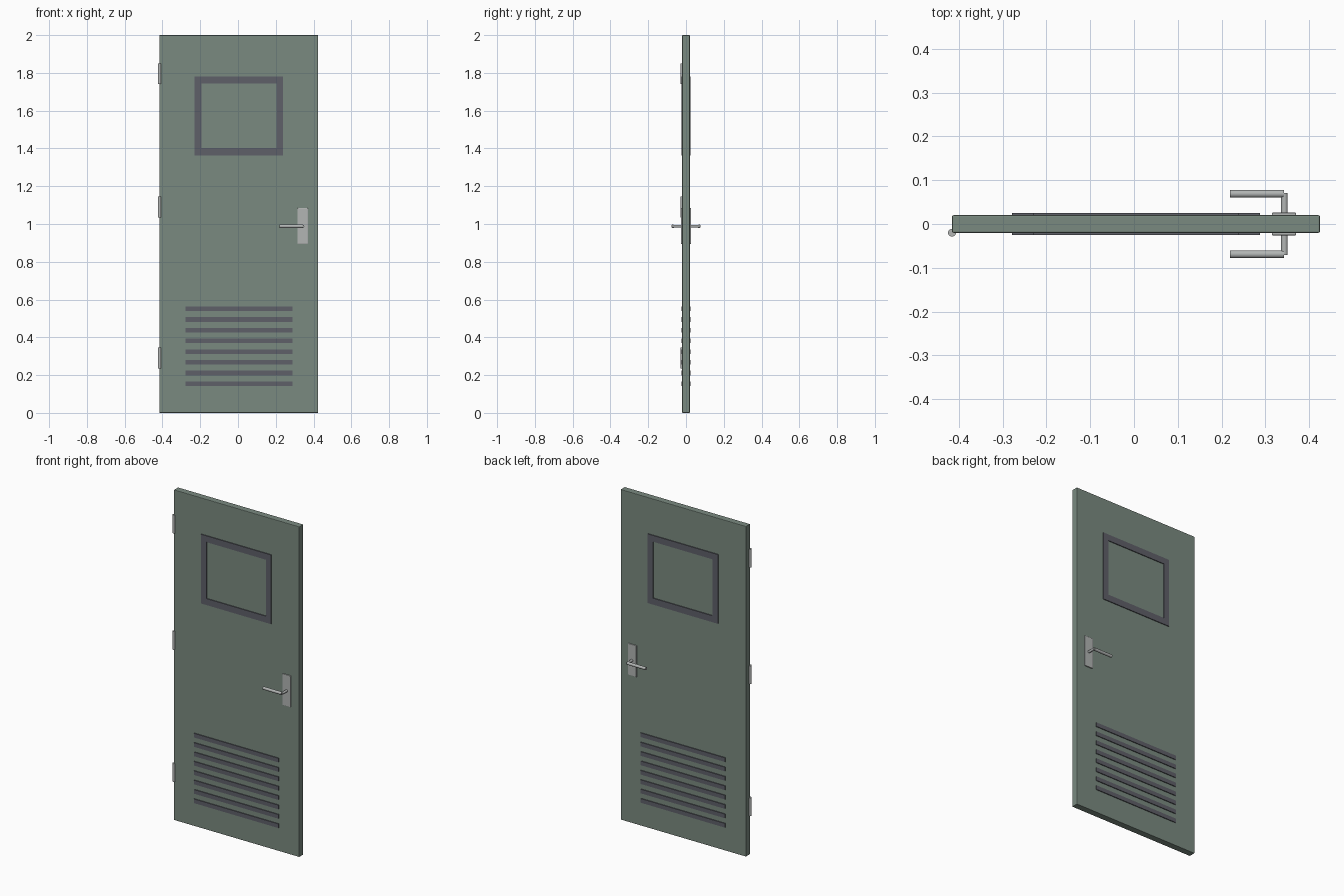
import bpy, math

if "Cube" in bpy.data.objects:
    bpy.data.objects.remove(bpy.data.objects["Cube"])

CX = 0.0045  # slab centre; hinges overhang on the left


def srgb(r, g, b):
    f = lambda c: c / 12.92 if c <= 0.04045 else ((c + 0.055) / 1.055) ** 2.4
    return (f(r / 255), f(g / 255), f(b / 255), 1.0)


def material(name, rgb):
    m = bpy.data.materials.new(name)
    m.diffuse_color = srgb(*rgb)
    m.use_nodes = True
    m.node_tree.nodes["Principled BSDF"].inputs["Base Color"].default_value = m.diffuse_color
    return m


GREEN = material("grey_green_paint", (122, 138, 128))
DARK = material("dark_grey_trim", (95, 96, 105))
METAL = material("brushed_metal", (178, 181, 180))


def box(name, x0, x1, y0, y1, z0, z1, mat, bevel=0.0, segments=2):
    bpy.ops.mesh.primitive_cube_add(
        size=1, location=((x0 + x1) / 2, (y0 + y1) / 2, (z0 + z1) / 2))
    o = bpy.context.object
    o.name = name
    o.scale = (x1 - x0, y1 - y0, z1 - z0)
    bpy.ops.object.transform_apply(location=False, rotation=False, scale=True)
    o.data.materials.append(mat)
    if bevel:
        b = o.modifiers.new("bevel", 'BEVEL')
        b.width, b.segments = bevel, segments
    return o


def rod(name, centre, length, radius, axis, mat):
    rot = {'x': (0, math.pi / 2, 0), 'y': (math.pi / 2, 0, 0), 'z': (0, 0, 0)}[axis]
    bpy.ops.mesh.primitive_cylinder_add(
        vertices=20, radius=radius, depth=length, location=centre, rotation=rot)
    o = bpy.context.object
    o.name = name
    o.data.materials.append(mat)
    bpy.ops.object.shade_smooth_by_angle(angle=math.radians(35))
    return o


# Door slab
box("door_slab", CX - 0.42, CX + 0.42, -0.02, 0.02, 0, 2, GREEN, 0.003)

# Hinge knuckles on the front left edge
for i, z in enumerate((0.29, 1.09, 1.795)):
    rod(f"hinge_{i + 1}", (CX - 0.42, -0.02, z), 0.11, 0.009, 'z', METAL)

# Louvre slats running through the slab
for i in range(8):
    z = 0.154 + i * 0.0568
    box(f"louvre_slat_{i + 1}", CX - 0.283, CX + 0.283, -0.025, 0.025,
        z - 0.0125, z + 0.0125, DARK)

# Parts found on both faces
for side, s in (("front", -1), ("back", 1)):
    y0, y1 = sorted((s * 0.018, s * 0.025))
    # Window frame bars
    for part, a, b, c, d in (("left", -0.235, -0.199, 1.363, 1.782),
                             ("right", 0.199, 0.235, 1.363, 1.782),
                             ("bottom", -0.199, 0.199, 1.363, 1.402),
                             ("top", -0.199, 0.199, 1.744, 1.782)):
        box(f"{side}_frame_{part}", CX + a, CX + b, y0, y1, c, d, DARK)
    # Handle plate, neck and lever
    y0, y1 = sorted((s * 0.018, s * 0.026))
    box(f"{side}_handle_plate", 0.315, 0.37, y0, y1, 0.894, 1.084, METAL, 0.002)
    rod(f"{side}_handle_neck", (0.3435, s * 0.046, 0.988), 0.05, 0.0075, 'y', METAL)
    rod(f"{side}_handle_lever", (0.281, s * 0.069, 0.988), 0.124, 0.009, 'x', METAL)
